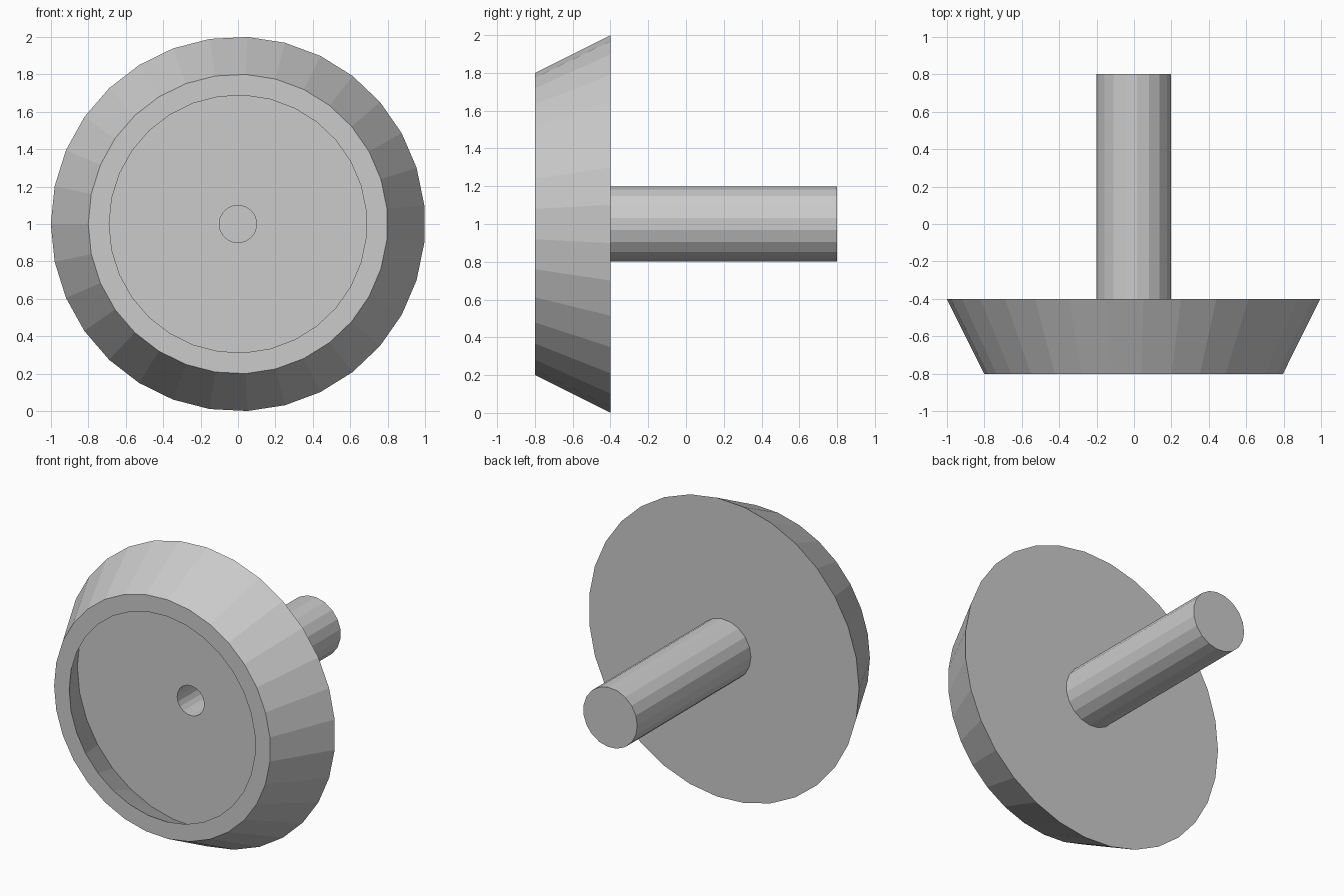
import bpy, bmesh
from math import sin, cos, tau, pi

cube = bpy.data.objects.get("Cube")
if cube:
    bpy.data.objects.remove(cube, do_unlink=True)

grey = bpy.data.materials.new("plain grey")
grey.use_nodes = True
colour = (0.6, 0.6, 0.6, 1)
grey.diffuse_color = colour
grey.node_tree.nodes["Principled BSDF"].inputs["Base Color"].default_value = colour


def lathe(name, profile, sides, closed):
    """Turn (radius, y) points about the horizontal axis at z = 1."""
    bm = bmesh.new()
    rings = []
    for r, y in profile:
        if r == 0:
            rings.append([bm.verts.new((0, y, 1))] * sides)
        else:
            angles = [pi + tau * i / sides for i in range(sides)]
            rings.append([bm.verts.new((r * cos(a), y, 1 + r * sin(a))) for a in angles])
    pairs = list(zip(rings, rings[1:]))
    if closed:
        pairs.append((rings[-1], rings[0]))
    for a, b in pairs:
        for i in range(sides):
            j = (i + 1) % sides
            corners = dict.fromkeys((a[i], a[j], b[j], b[i]))
            bm.faces.new(list(corners))
    bmesh.ops.recalc_face_normals(bm, faces=bm.faces)
    mesh = bpy.data.meshes.new(name)
    bm.to_mesh(mesh)
    bm.free()
    mesh.materials.append(grey)
    obj = bpy.data.objects.new(name, mesh)
    bpy.context.collection.objects.link(obj)


# Flared cup: even wall thickness, open at the front, bored for the stem
lathe("flared_head", [(0.195, -0.4), (1, -0.4), (0.8, -0.8), (0.688, -0.8),
                      (0.838, -0.5), (0.195, -0.5)], 31, True)

# Hollow stem: closed at the back, bore open into the cup
lathe("hollow_stem", [(0, 0.8), (0.2, 0.8), (0.2, -0.5), (0.1, -0.5),
                      (0.1, 0.7), (0, 0.7)], 19, False)
